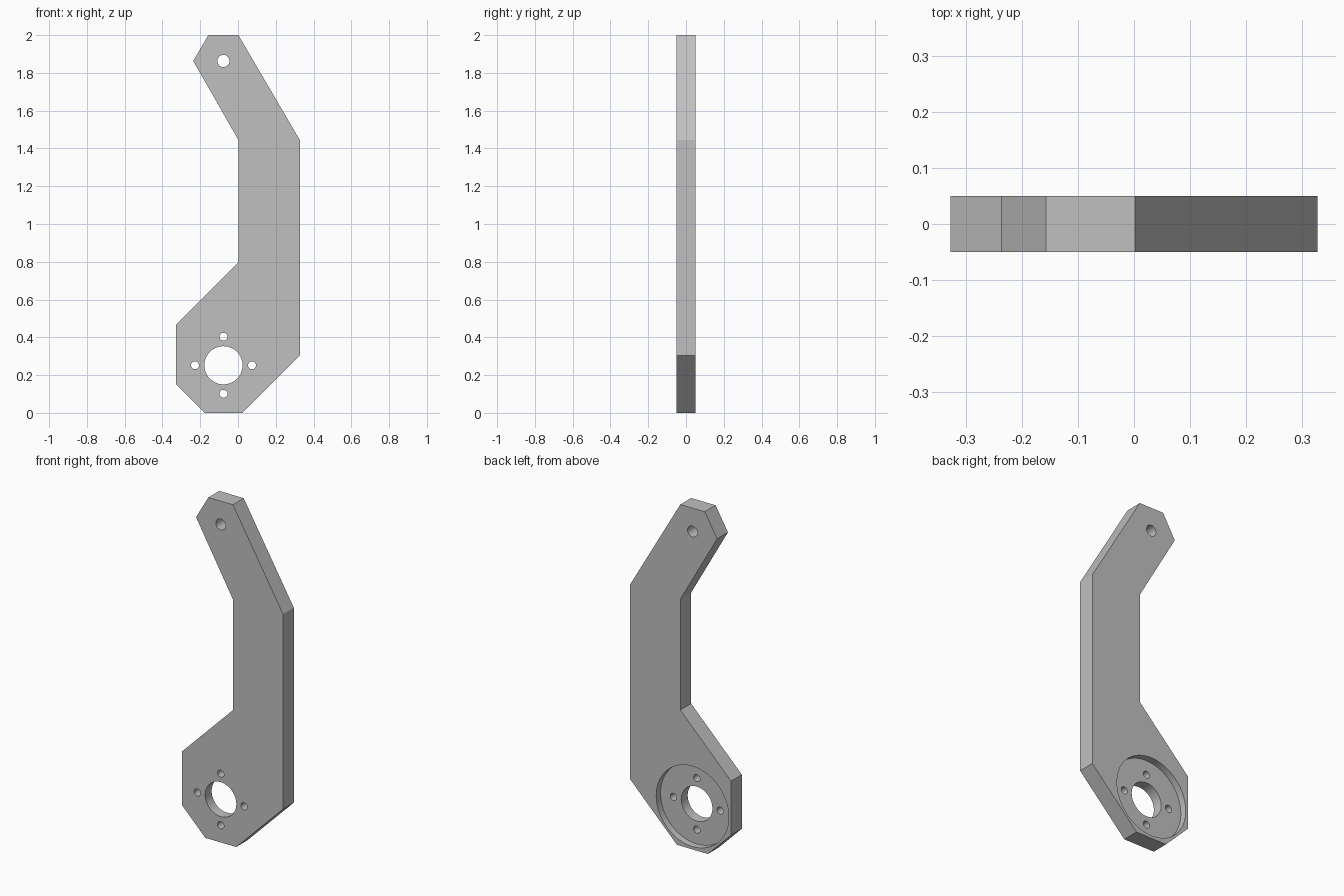
import bpy
import bmesh
import math
from mathutils import Matrix

cube = bpy.data.objects.get("Cube")
if cube:
    bpy.data.objects.remove(cube, do_unlink=True)

HALF = 0.05            # half the plate thickness
HUB = (-0.077, 0.252)  # centre of the round mount
EYE = (-0.077, 1.863)  # centre of the upper hole

grey = bpy.data.materials.new("plain grey")
grey.use_nodes = True
colour = (0.53, 0.53, 0.53, 1)
grey.diffuse_color = colour
grey.node_tree.nodes["Principled BSDF"].inputs["Base Color"].default_value = colour


def add_object(name, bm):
    bmesh.ops.recalc_face_normals(bm, faces=bm.faces)
    mesh = bpy.data.meshes.new(name)
    bm.to_mesh(mesh)
    bm.free()
    mesh.materials.append(grey)
    obj = bpy.data.objects.new(name, mesh)
    bpy.context.collection.objects.link(obj)
    return obj


# Flat bent arm, extruded from its outline
outline = [(-0.177, 0), (0.024, 0), (0.327, 0.303), (0.327, 1.445),
           (0.002, 2), (-0.157, 2), (-0.237, 1.863), (0.002, 1.445),
           (0.002, 0.796), (-0.327, 0.467), (-0.327, 0.15)]
bm = bmesh.new()
face = bm.faces.new([bm.verts.new((x, -HALF, z)) for x, z in outline])
extruded = bmesh.ops.extrude_face_region(bm, geom=[face])["geom"]
bmesh.ops.translate(bm, vec=(0, 2 * HALF, 0),
                    verts=[v for v in extruded if isinstance(v, bmesh.types.BMVert)])
arm = add_object("bracket_arm", bm)


def drill(x, z, radius, y_from=-0.1, sides=48):
    """Cut a round hole from y_from out through the back."""
    y_to = 0.1
    bm = bmesh.new()
    bmesh.ops.create_cone(
        bm, cap_ends=True, segments=sides, radius1=radius, radius2=radius,
        depth=y_to - y_from,
        matrix=Matrix.Translation((x, (y_from + y_to) / 2, z))
        @ Matrix.Rotation(math.pi / 2, 4, "X"))
    cutter = add_object("hole_cutter", bm)
    cutter.hide_render = True
    mod = arm.modifiers.new("hole", "BOOLEAN")
    mod.operation = "DIFFERENCE"
    mod.solver = "EXACT"
    mod.object = cutter
    bpy.context.view_layer.objects.active = arm
    bpy.ops.object.modifier_apply(modifier=mod.name)
    bpy.data.objects.remove(cutter, do_unlink=True)


# Shallow round recess in the back, then the through holes
drill(*HUB, 0.235, y_from=HALF - 0.04, sides=96)
drill(*HUB, 0.101, sides=64)
drill(*EYE, 0.032)
for i in range(4):
    angle = i * math.pi / 2
    drill(HUB[0] + 0.151 * math.cos(angle), HUB[1] + 0.151 * math.sin(angle),
          0.021, sides=32)

# Smooth the hole walls, keep the plate edges sharp
bpy.ops.object.select_all(action="DESELECT")
arm.select_set(True)
bpy.context.view_layer.objects.active = arm
bpy.ops.object.shade_smooth_by_angle(angle=math.radians(25))
